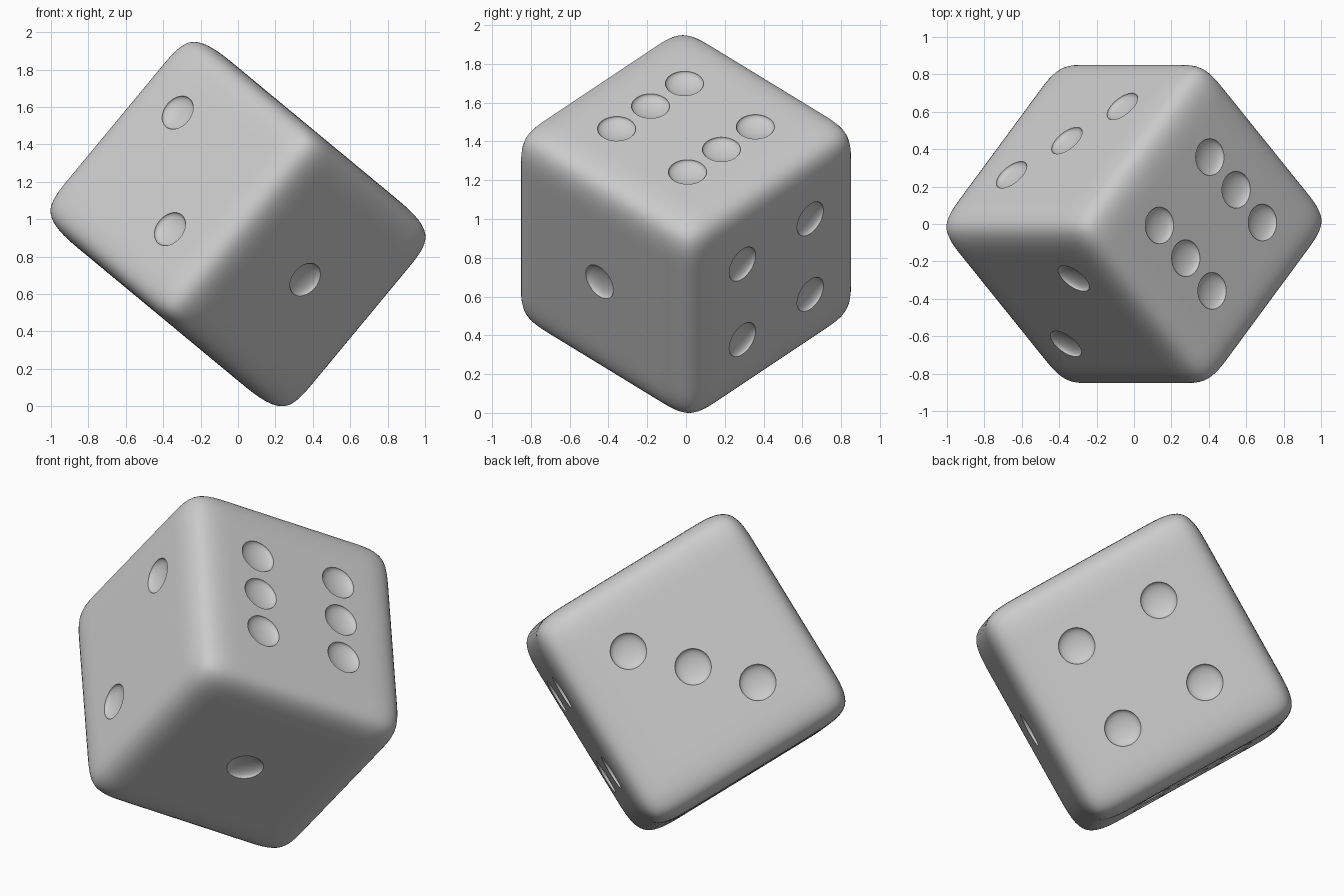
import bpy, bmesh, math
from mathutils import Matrix, Vector

if "Cube" in bpy.data.objects:
    bpy.data.objects.remove(bpy.data.objects["Cube"])

H = 0.645          # half size of the die
STEP = 0.253       # pip spacing
R, DEPTH = 0.099, 0.035

# tilted frame of the die
az = Vector((0.638, 0, 0.770)).normalized()
ax = Vector((0.555, -0.69, -0.46))
ax = (ax - az * ax.dot(az)).normalized()
ay = az.cross(ax)
tilt = Matrix((ax, ay, az)).transposed().to_4x4()


def new_object(name, bm):
    mesh = bpy.data.meshes.new(name)
    bm.to_mesh(mesh)
    bm.free()
    ob = bpy.data.objects.new(name, mesh)
    bpy.context.collection.objects.link(ob)
    return ob


# die body: 5 x 5 grid per side, rounded by subdivision
bm = bmesh.new()
bmesh.ops.create_cube(bm, size=2 * H)
bmesh.ops.subdivide_edges(bm, edges=bm.edges[:], cuts=4, use_grid_fill=True)
die = new_object("die", bm)
sub = die.modifiers.new("round", 'SUBSURF')
sub.levels = sub.render_levels = 3

# pips: (face axis, sign, positions along the other two axes)
corners = [(-1, -1), (-1, 1), (1, -1), (1, 1)]
faces = [
    (2, 1, [(x, y) for x in (-1, 0, 1) for y in (-1, 1)]),   # six
    (2, -1, corners + [(0, 0)]),                             # five
    (1, 1, corners),                                         # four
    (0, -1, [(-1, -1), (0, 0), (1, 1)]),                     # three
    (1, -1, [(-1, 1), (1, -1)]),                             # two
    (0, 1, [(0, 0)]),                                        # one
]
bm = bmesh.new()
for axis, sign, spots in faces:
    others = [i for i in range(3) if i != axis]
    for a, b in spots:
        loc, scale = Vector(), Vector((R, R, R))
        loc[axis], scale[axis] = sign * H, DEPTH
        loc[others[0]], loc[others[1]] = a * STEP, b * STEP
        spin = Vector((0, 0, 1)).rotation_difference(
            Vector([float(i == axis) for i in range(3)])).to_matrix().to_4x4()
        m = Matrix.Translation(loc) @ Matrix.Diagonal(scale).to_4x4() @ spin
        bmesh.ops.create_uvsphere(bm, u_segments=32, v_segments=17, radius=1, matrix=m)
cutter = new_object("pip_cutter", bm)
cutter.hide_render = True

cut = die.modifiers.new("pips", 'BOOLEAN')
cut.operation, cut.solver, cut.object = 'DIFFERENCE', 'EXACT', cutter

# bake the modifiers, smooth the die and place it
bpy.context.view_layer.objects.active = die
die.select_set(True)
bpy.ops.object.modifier_apply(modifier="round")
bpy.ops.object.modifier_apply(modifier="pips")
bpy.data.objects.remove(cutter)
die.data.transform(tilt)
low = min(v.co.z for v in die.data.vertices)
die.data.transform(Matrix.Translation((0, 0, -low)))
bpy.ops.object.shade_smooth_by_angle(angle=math.radians(30))
